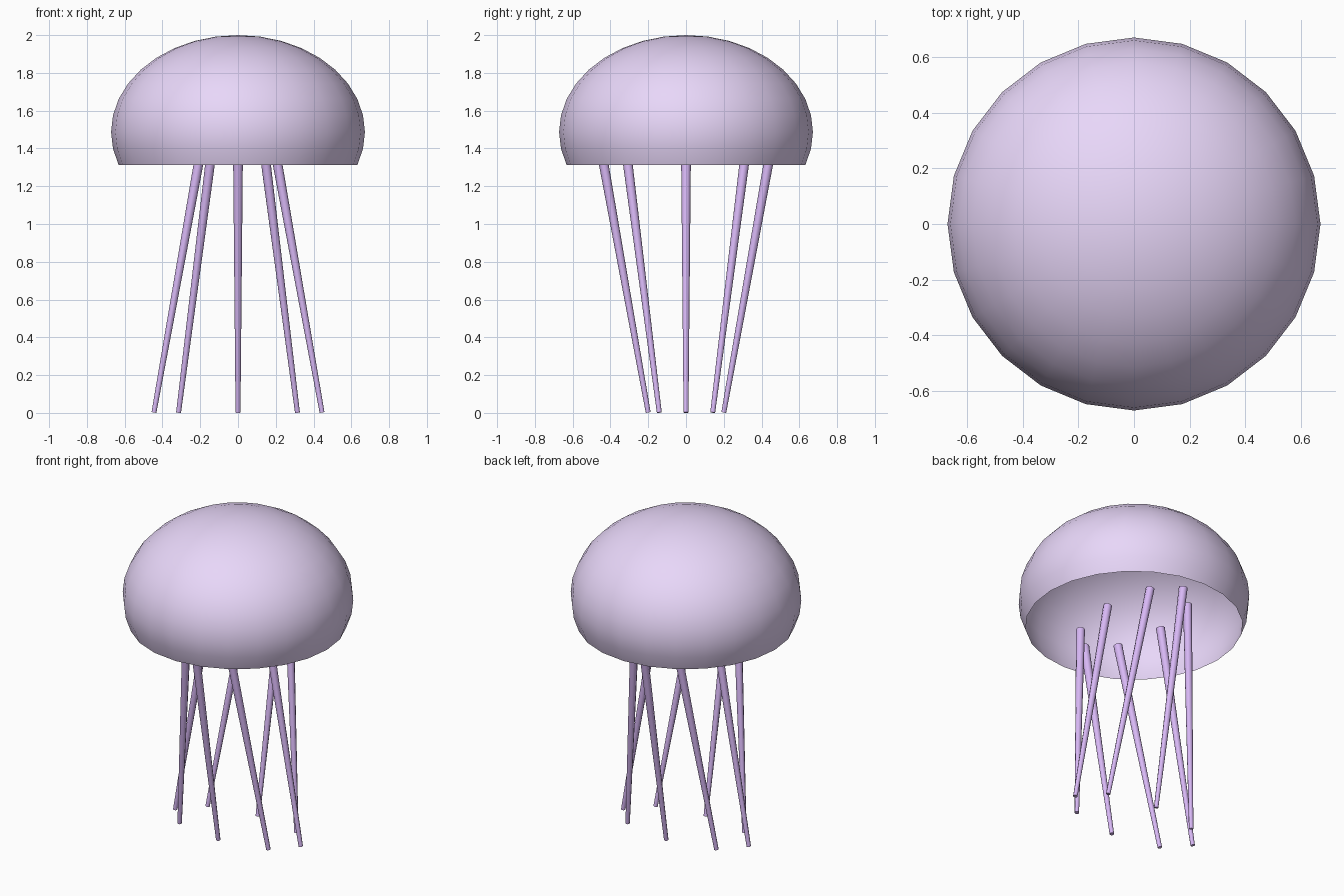
import bpy, bmesh, math
from mathutils import Vector

if "Cube" in bpy.data.objects:
    bpy.data.objects.remove(bpy.data.objects["Cube"])


def material(name, rgb):
    m = bpy.data.materials.new(name)
    m.diffuse_color = (*rgb, 1)
    m.use_nodes = True
    m.node_tree.nodes["Principled BSDF"].inputs["Base Color"].default_value = m.diffuse_color
    return m


def add_object(name, bm, mat):
    me = bpy.data.meshes.new(name)
    bm.to_mesh(me)
    bm.free()
    ob = bpy.data.objects.new(name, me)
    bpy.context.collection.objects.link(ob)
    me.materials.append(mat)
    bpy.context.view_layer.objects.active = ob
    bpy.ops.object.select_all(action='DESELECT')
    ob.select_set(True)
    bpy.ops.object.shade_smooth_by_angle(angle=math.radians(50))
    return ob


bell_mat = material("bell_lilac", (0.81, 0.68, 0.95))
tentacle_mat = material("tentacle_purple", (0.69, 0.48, 0.92))

# Bell: open squashed dome, continuing 20 degrees below its equator
SEG, STEPS = 24, 11
RADIUS, HEIGHT, EQUATOR = 0.672, 0.513, 1.487
bm = bmesh.new()
apex = bm.verts.new((0, 0, EQUATOR + HEIGHT))
rings = []
for i in range(1, STEPS + 1):
    t = math.radians(110) * i / STEPS
    r, z = RADIUS * math.sin(t), EQUATOR + HEIGHT * math.cos(t)
    rings.append([bm.verts.new((r * math.cos(math.tau * k / SEG),
                                r * math.sin(math.tau * k / SEG), z))
                  for k in range(SEG)])
for k in range(SEG):
    n = (k + 1) % SEG
    bm.faces.new((apex, rings[0][k], rings[0][n]))
    for a, b in zip(rings, rings[1:]):
        bm.faces.new((a[k], b[k], b[n], a[n]))
add_object("bell", bm, bell_mat)

# Tentacles: eight tapered rods, splayed in x and drawn together in y
for k in range(8):
    a = math.tau * k / 8
    c, s = math.cos(a), math.sin(a)
    top = Vector((0.2 * c, 0.445 * s, 1.37))
    tip = Vector((0.445 * c, 0.2 * s, 0.002))
    axis = top - tip
    bm = bmesh.new()
    bmesh.ops.create_cone(bm, cap_ends=True, segments=8, radius1=0.013,
                          radius2=0.026, depth=axis.length)
    rot = Vector((0, 0, 1)).rotation_difference(axis).to_matrix()
    bmesh.ops.rotate(bm, verts=bm.verts, cent=(0, 0, 0), matrix=rot)
    bmesh.ops.translate(bm, verts=bm.verts, vec=(top + tip) / 2)
    add_object(f"tentacle_{k + 1}", bm, tentacle_mat)
